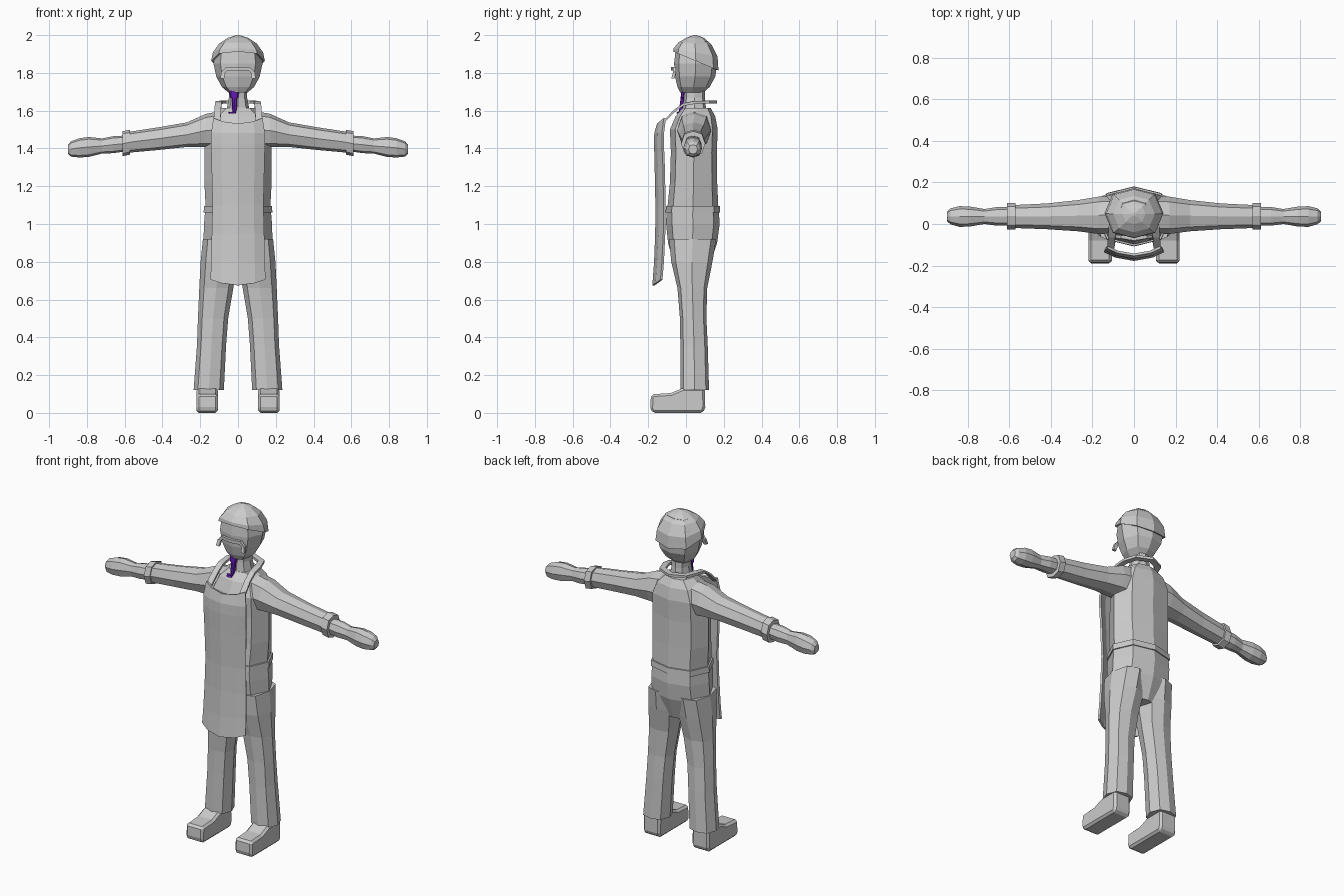
import bpy, bmesh, math
from mathutils import Vector

if "Cube" in bpy.data.objects:
    bpy.data.objects.remove(bpy.data.objects["Cube"])


def material(name, rgb):
    m = bpy.data.materials.new(name)
    m.diffuse_color = (*rgb, 1)
    m.use_nodes = True
    m.node_tree.nodes["Principled BSDF"].inputs["Base Color"].default_value = m.diffuse_color
    return m


GREY = material("light grey", (0.6, 0.6, 0.6))
PURPLE = material("purple", (0.13, 0.01, 0.45))

# Eight-sided cross-section with a point at the front and the back
OCT = [(0, -1), (.72, -.78), (1, 0), (.72, .78), (0, 1), (-.72, .78), (-1, 0), (-.72, -.78)]


def finish(name, bm, mat=GREY, mirror=False, solid=0, bevel=0):
    bmesh.ops.recalc_face_normals(bm, faces=bm.faces)
    me = bpy.data.meshes.new(name)
    bm.to_mesh(me)
    bm.free()
    me.materials.append(mat)
    ob = bpy.data.objects.new(name, me)
    bpy.context.collection.objects.link(ob)
    if solid:
        s = ob.modifiers.new("thickness", 'SOLIDIFY')
        s.thickness, s.offset = solid, 0
    if bevel:
        b = ob.modifiers.new("bevel", 'BEVEL')
        b.width, b.segments = bevel, 1
    if mirror:
        ob.modifiers.new("mirror", 'MIRROR')
    return ob


def loft(name, rings, **kw):
    bm = bmesh.new()
    vs = [[bm.verts.new(p) for p in r] for r in rings]
    n = len(vs[0])
    for a, b in zip(vs, vs[1:]):
        for i in range(n):
            bm.faces.new((a[i], a[(i + 1) % n], b[(i + 1) % n], b[i]))
    bm.faces.new(vs[0][::-1])
    bm.faces.new(vs[-1])
    return finish(name, bm, **kw)


def level(z, w, yf, yb, xc=0, tilt=0):
    """Horizontal ring: half width, front y, back y, centre x, front-up tilt."""
    yc, d = (yf + yb) / 2, (yb - yf) / 2
    return [(xc + w * u, yc + d * v, z - tilt * v) for u, v in OCT]


def upright(x, zc, rz, yc, ry):
    """Ring across an arm at position x."""
    return [(x, yc + ry * u, zc + rz * v) for u, v in OCT]


# Head and neck
loft("head", [level(1.695, .05, -.03, .09), level(1.725, .085, -.045, .125),
              level(1.78, .115, -.058, .155), level(1.85, .13, -.063, .165),
              level(1.92, .12, -.055, .15), level(1.97, .075, -.02, .115)])
loft("neck", [level(1.56, .075, -.03, .11), level(1.62, .058, -.015, .105),
              level(1.67, .048, -.01, .1), level(1.73, .048, -.01, .1)])

# Cap of hair, low at the back and high at the forehead
loft("hair", [level(1.868, .12, -.052, .155, tilt=.05), level(1.863, .142, -.068, .172, tilt=.05),
              level(1.908, .133, -.066, .167, tilt=.022), level(1.955, .1, -.04, .135, tilt=.006),
              level(1.985, .055, -.0, .095), level(2.0, .008, .04, .056)])

# Drooping moustache
path = [(-.083, -.07, 1.77), (-.08, -.06, 1.8), (-.06, -.062, 1.822), (0, -.072, 1.822)]
path += [(-x, y, z) for x, y, z in path[2::-1]]
rings = []
for i, p in enumerate(path):
    a, b = Vector(path[max(i - 1, 0)]), Vector(path[min(i + 1, len(path) - 1)])
    t = (b - a).normalized()
    side = Vector((-t.z, 0, t.x)).normalized() * .01
    out = Vector((0, .008, 0))
    rings.append([Vector(p) + side + out, Vector(p) + side - out,
                  Vector(p) - side - out, Vector(p) - side + out])
loft("moustache", rings)

# Purple throat piece with a small tip showing on the chest
loft("throat_piece", [level(1.585, .008, -.04, -.02, -.02), level(1.61, .013, -.037, -.008, -.018),
                      level(1.665, .014, -.028, 0, -.018), level(1.67, .023, -.028, .002, -.02),
                      level(1.71, .025, -.026, .004, -.02)], mat=PURPLE)
loft("throat_tip", [level(1.584, .018, -.052, -.02, -.03), level(1.594, .02, -.046, -.02, -.03)],
     mat=PURPLE)

# Torso
loft("torso", [level(1.07, .17, -.1, .172), level(1.22, .178, -.085, .165),
               level(1.38, .178, -.08, .163), level(1.5, .175, -.085, .168),
               level(1.57, .14, -.055, .155), level(1.615, .085, -.018, .13)])
loft("belt", [level(1.06, .182, -.108, .181), level(1.095, .18, -.106, .179)])

# Arms, cuffs and mitten-like hands
loft("arm", [upright(.08, 1.5, .1, .045, .09), upright(.17, 1.495, .088, .042, .09),
             upright(.27, 1.473, .065, .04, .075), upright(.42, 1.452, .06, .037, .062),
             upright(.585, 1.432, .055, .036, .055)], mirror=True)
loft("cuff", [upright(.572, 1.433, .066, .038, .064), upright(.612, 1.425, .066, .038, .064)],
     mirror=True)
loft("hand", [upright(.6, 1.426, .042, .037, .044), upright(.66, 1.42, .045, .037, .045),
              upright(.72, 1.413, .04, .036, .036), upright(.79, 1.408, .053, .036, .048),
              upright(.84, 1.403, .051, .036, .05), upright(.885, 1.397, .04, .037, .038),
              upright(.9, 1.395, .024, .037, .024)], mirror=True)

# Trousers
loft("hips", [level(.77, .1, -.06, .12), level(.9, .183, -.095, .165),
              level(1.0, .18, -.105, .178), level(1.07, .174, -.104, .174)])
loft("leg", [level(.12, .08, -.03, .122, .155), level(.36, .077, -.03, .115, .14),
             level(.5, .08, -.032, .108, .132), level(.66, .09, -.045, .112, .115),
             level(.8, .098, -.078, .14, .1), level(.92, .094, -.09, .16, .092)], mirror=True)

# Shoes, as an extruded side profile
bm = bmesh.new()
prof = [(-.19, .02), (-.175, 0), (.09, 0), (.102, .03), (.1, .13), (-.02, .13), (-.08, .105), (-.185, .098)]
face = bm.faces.new([bm.verts.new((.107, y, z)) for y, z in prof])
ext = bmesh.ops.extrude_face_region(bm, geom=[face])
bmesh.ops.translate(bm, vec=(.113, 0, 0), verts=[g for g in ext["geom"] if isinstance(g, bmesh.types.BMVert)])
finish("shoe", bm, mirror=True, bevel=.014)

# Apron: a curved sheet, rows of (z, half width, centre y, edge y, edge rise)
bm = bmesh.new()
rows = [(.675, .143, -.172, -.13, .03), (.8, .14, -.163, -.122, 0), (.95, .136, -.157, -.115, 0),
        (1.1, .132, -.156, -.113, 0), (1.3, .137, -.16, -.117, 0), (1.42, .14, -.163, -.122, 0),
        (1.48, .14, -.162, -.122, 0), (1.53, .128, -.148, -.112, .03)]
grid = []
for z, w, yc, ye, rise in rows:
    grid.append([bm.verts.new((w * u, yc + (ye - yc) * u * u, z + rise * u * u))
                 for u in (-1, -.62, 0, .62, 1)])
for a, b in zip(grid, grid[1:]):
    for i in range(4):
        bm.faces.new((a[i], a[i + 1], b[i + 1], b[i]))
finish("apron", bm, solid=.012)

# Neck strap looping over the shoulders and behind the neck
half = [(.13, -.118, 1.54), (.125, -.065, 1.595), (.122, -.015, 1.632), (.118, .05, 1.643),
        (.09, .125, 1.645), (0, .165, 1.645)]
path = half + [(-x, y, z) for x, y, z in half[-2::-1]]
rings = []
for x, y, z in path:
    k = .72
    yi = y - max(0, y) * .2
    rings.append([(x, y, z - .007), (x * k, yi, z - .007), (x * k, yi, z + .008), (x, y, z + .008)])
loft("neck_strap", rings)
